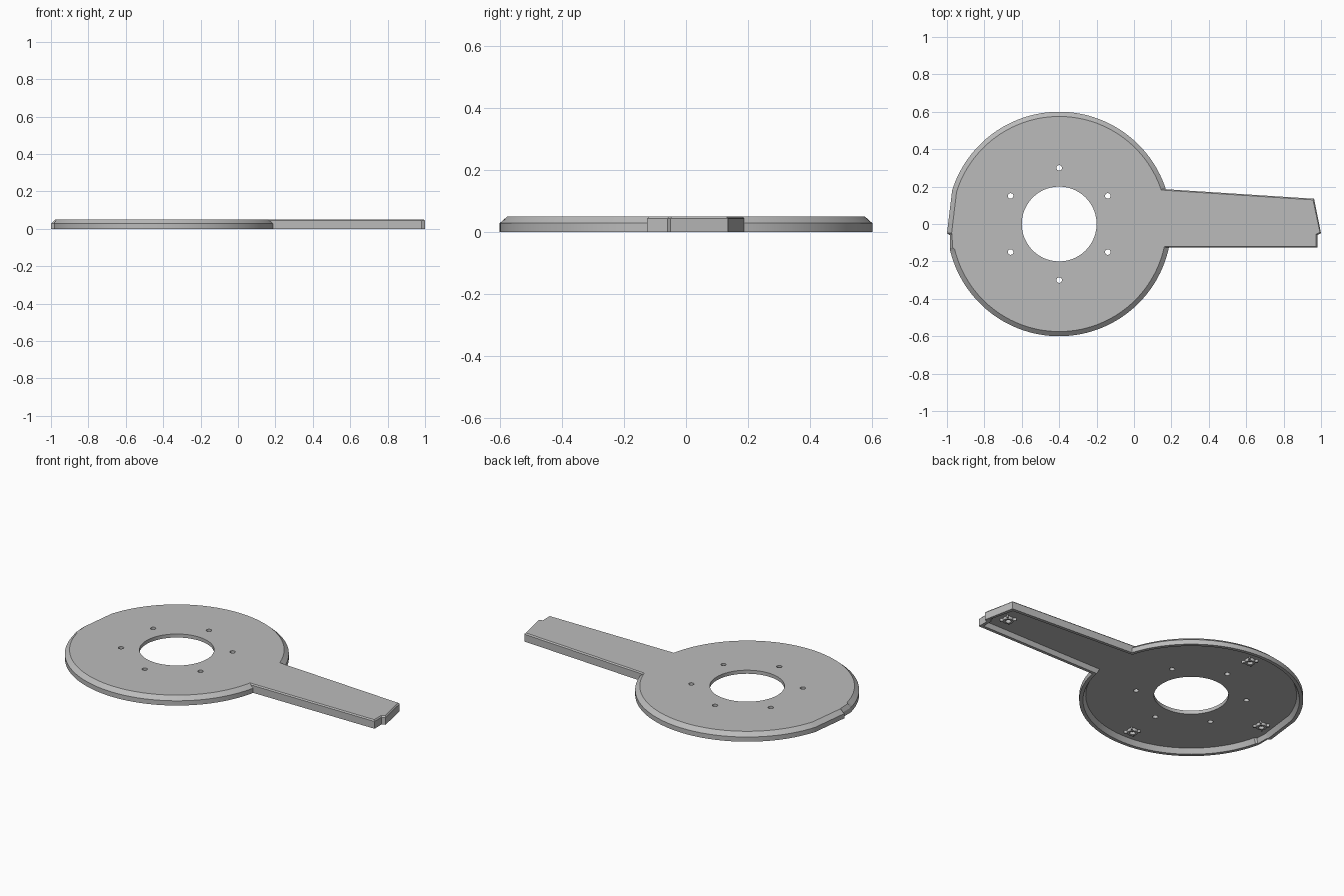
import bpy, bmesh, math
from mathutils import Matrix, Vector

cube = bpy.data.objects.get("Cube")
if cube:
    bpy.data.objects.remove(cube)

grey = bpy.data.materials.new("plain_grey")
grey.use_nodes = True
colour = (0.5, 0.5, 0.5, 1)
grey.diffuse_color = colour
grey.node_tree.nodes["Principled BSDF"].inputs["Base Color"].default_value = colour

CX, R, TOP, FLOOR = -0.4, 0.6, 0.05, 0.029


def finish(bm, name):
    bmesh.ops.recalc_face_normals(bm, faces=bm.faces)
    mesh = bpy.data.meshes.new(name)
    bm.to_mesh(mesh)
    bm.free()
    mesh.materials.append(grey)
    obj = bpy.data.objects.new(name, mesh)
    bpy.context.collection.objects.link(obj)
    bpy.ops.object.select_all(action="DESELECT")
    obj.select_set(True)
    bpy.context.view_layer.objects.active = obj
    bpy.ops.object.shade_smooth_by_angle(angle=math.radians(25))
    return obj


def loft(bm, a, b):
    """Close two equal loops with quads."""
    n = len(a)
    for i in range(n):
        j = (i + 1) % n
        bm.faces.new((a[i], a[j], b[j], b[i]))


def arm_edge(r, inset, upper):
    """Where the arm side meets the circle of radius r."""
    x = CX + r
    for _ in range(12):
        y = 0.186 - 0.064 * (x - 0.17) - inset if upper else -0.125 + inset
        x = CX + math.sqrt(r * r - y * y)
    return x, y


def arc(r, start, end, n=56):
    return [(CX + r * math.cos(start + (end - start) * i / n),
             r * math.sin(start + (end - start) * i / n)) for i in range(n + 1)]


def angle(p):
    return math.atan2(p[1], p[0] - CX)


def outline(bm, disc_in, disc_z, arm_r, arm_in, arm_z):
    """Whole outer loop, inset separately on disc and arm."""
    r = R - disc_in
    upper, lower = arm_edge(r, arm_in, True), arm_edge(r, arm_in, False)
    pts = arc(r, angle(upper), math.radians(162.5))
    # straight facet and locating step on the disc's far side
    for x, y, k in ((-1, -0.05, 1), (-0.985, -0.06, 0.5), (-0.985, -0.13, 0.6)):
        d = Vector((CX - x, -y)).normalized() * disc_in * k
        pts.append((x + d.x, y + d.y))
    pts += arc(r, math.radians(193.5), 2 * math.pi + angle(lower))
    loop = [bm.verts.new((x, y, disc_z)) for x, y in pts]
    # arm with stepped end
    i = arm_in
    arm = [arm_edge(arm_r, i, False), (0.98 - i, -0.125 + i), (0.98 - i, -0.06 + i),
           (1 - i, -0.05 + i), (0.963 - i, 0.135 - i), arm_edge(arm_r, i, True)]
    return loop + [bm.verts.new((x, y, arm_z)) for x, y in arm]


# Hollow plate: disc and arm in one shell
bm = bmesh.new()
rings = [outline(bm, *spec) for spec in (
    (0.025, TOP, 0.575, 0.006, TOP),
    (0, 0.028, 0.583, 0, 0.043),
    (0, 0, R, 0, 0),
    (0.02, 0, 0.58, 0.018, 0),
    (0.035, FLOOR, 0.565, 0.025, FLOOR))]
for a, b in zip(rings, rings[1:]):
    loft(bm, a, b)

# centre opening and six screw holes
holes = [(CX, 0, 0.2, 72)]
for k in range(6):
    t = math.radians(30 + 60 * k)
    holes.append((CX + 0.3 * math.cos(t), 0.3 * math.sin(t), 0.015, 16))
for x, y, r, n in holes:
    loops = [[bm.verts.new((x + r * math.cos(2 * math.pi * i / n),
                            y + r * math.sin(2 * math.pi * i / n), z))
              for i in range(n)] for z in (TOP, FLOOR)]
    loft(bm, *loops)
bmesh.ops.remove_doubles(bm, verts=bm.verts, dist=0.00002)
for z in (TOP, FLOOR):
    edges = [e for e in bm.edges if e.is_boundary
             and all(abs(v.co.z - z) < 0.0001 for v in e.verts)]
    bmesh.ops.triangle_fill(bm, edges=edges, use_beauty=True, normal=(0, 0, 1))
finish(bm, "plate_shell")

# Ribbed mounting bosses under the plate
LOW = 0.012
for number, (x, y) in enumerate(((-0.4, 0.49), (-0.4, -0.49), (-0.89, 0), (0.88, 0))):
    bm = bmesh.new()
    n = 24
    loops = [[bm.verts.new((x + r * math.cos(2 * math.pi * i / n),
                            y + r * math.sin(2 * math.pi * i / n), z))
              for i in range(n)]
             for r, z in ((0.028, FLOOR), (0.028, LOW), (0.016, LOW), (0.016, FLOOR))]
    for a, b in zip(loops, loops[1:] + loops[:1]):
        loft(bm, a, b)
    for k in range(4):
        spin = Matrix.Rotation(math.pi / 2 * k + math.pi / 4, 4, "Z")
        place = (Matrix.Translation((x, y, (FLOOR + LOW) / 2 + 0.001)) @ spin
                 @ Matrix.Translation((0.034, 0, 0))
                 @ Matrix.Diagonal((0.02, 0.008, FLOOR - LOW - 0.002, 1)))
        bmesh.ops.create_cube(bm, size=1, matrix=place)
    finish(bm, f"mounting_boss_{number + 1}")
